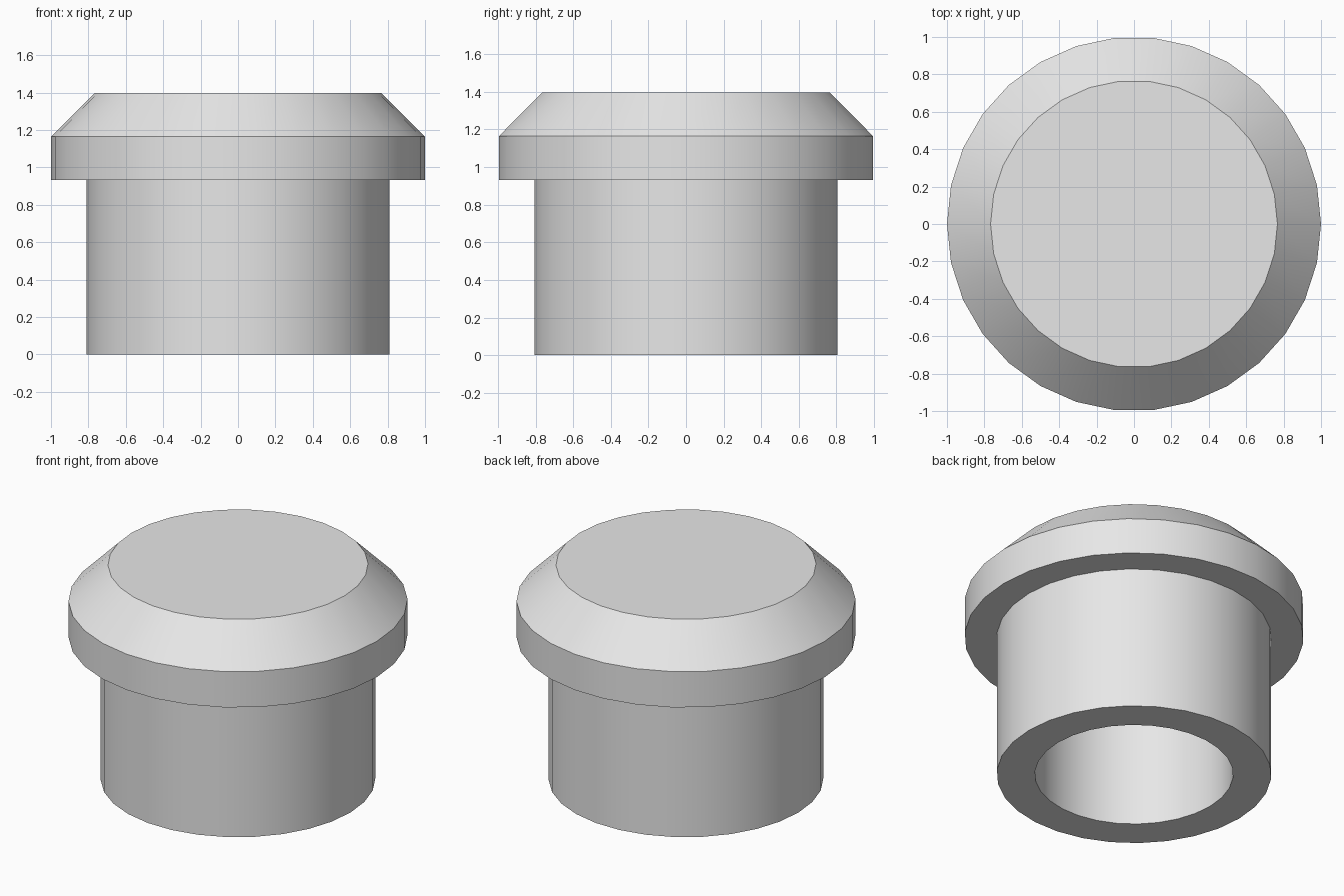
import bpy
import bmesh
from math import cos, sin, tau, radians

cube = bpy.data.objects.get("Cube")
if cube:
    bpy.data.objects.remove(cube, do_unlink=True)

SIDES = 30

# Plain grey material
grey = bpy.data.materials.new("light grey")
grey.use_nodes = True
grey.diffuse_color = (0.8, 0.8, 0.8, 1)
grey.node_tree.nodes["Principled BSDF"].inputs["Base Color"].default_value = (0.8, 0.8, 0.8, 1)


def lathe(name, profile):
    """Turn an (radius, z) profile around z and cap both ends with one face."""
    bm = bmesh.new()
    rings = [[bm.verts.new((r * cos(tau * i / SIDES), r * sin(tau * i / SIDES), z))
              for i in range(SIDES)] for r, z in profile]
    for a, b in zip(rings, rings[1:]):
        for i in range(SIDES):
            j = (i + 1) % SIDES
            bm.faces.new((a[i], a[j], b[j], b[i]))
    bm.faces.new(rings[0])
    bm.faces.new(rings[-1])
    bmesh.ops.recalc_face_normals(bm, faces=bm.faces)
    mesh = bpy.data.meshes.new(name)
    bm.to_mesh(mesh)
    bm.free()
    mesh.materials.append(grey)
    obj = bpy.data.objects.new(name, mesh)
    bpy.context.collection.objects.link(obj)
    bpy.ops.object.select_all(action="DESELECT")
    obj.select_set(True)
    bpy.context.view_layer.objects.active = obj
    bpy.ops.object.shade_smooth_by_angle(angle=radians(30))
    return obj


# Hollow stem and overhanging bevelled cap in one solid
lathe("plug", [
    (0.585, 0.932),   # blind end of the bore
    (0.585, 0.0),     # bore mouth
    (0.81, 0.0),      # stem foot
    (0.81, 0.932),    # underside of the cap
    (1.0, 0.932),     # rim
    (1.0, 1.165),
    (0.767, 1.398),   # bevelled top
])
